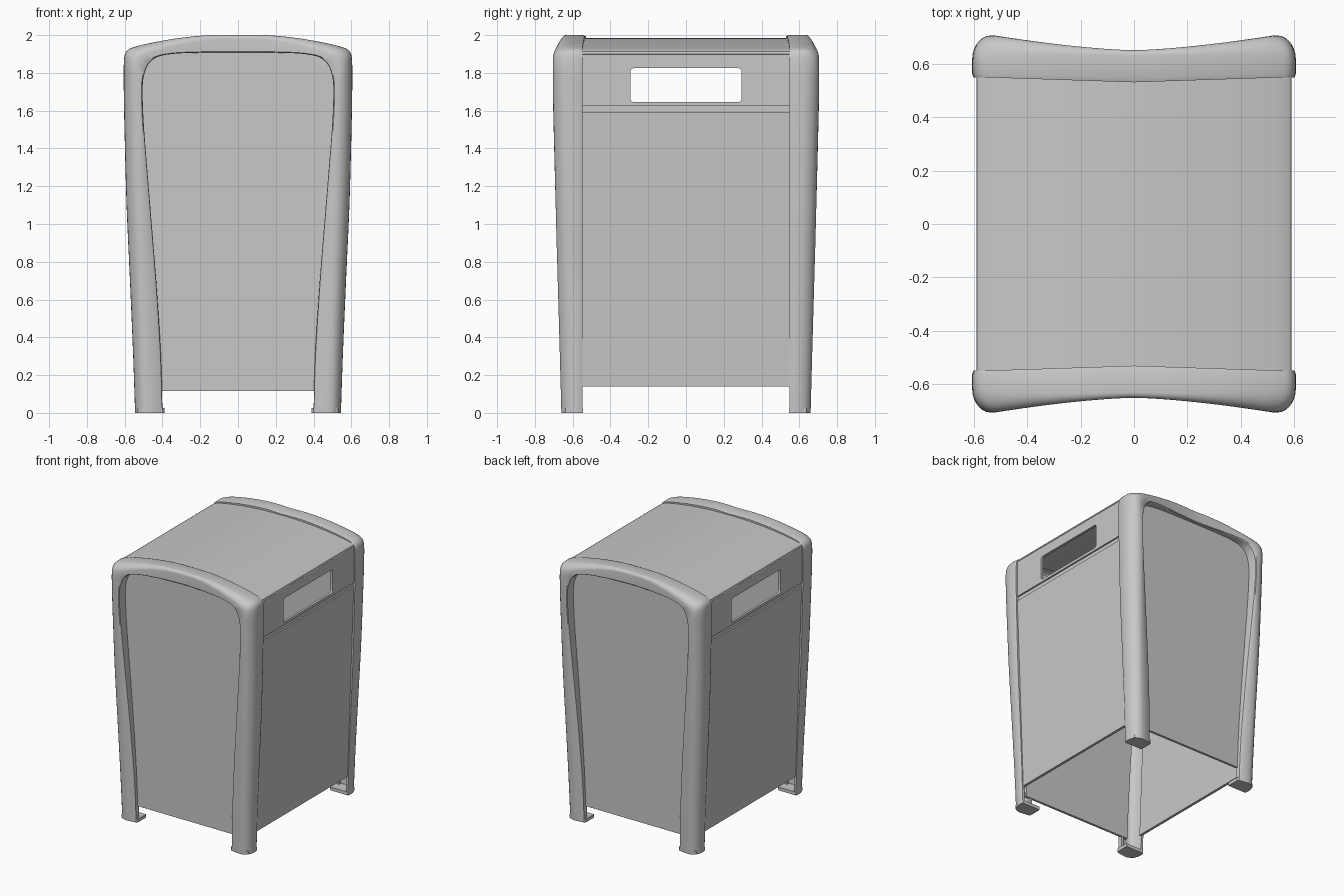
import bpy, bmesh, math
from mathutils import Vector

cube = bpy.data.objects.get("Cube")
if cube:
    bpy.data.objects.remove(cube, do_unlink=True)

grey = bpy.data.materials.new("plain grey")
grey.use_nodes = True
grey.diffuse_color = (0.58, 0.58, 0.58, 1)
grey.node_tree.nodes["Principled BSDF"].inputs["Base Color"].default_value = (0.58, 0.58, 0.58, 1)


def finish(name, bm):
    bmesh.ops.recalc_face_normals(bm, faces=bm.faces)
    me = bpy.data.meshes.new(name)
    bm.to_mesh(me)
    bm.free()
    me.materials.append(grey)
    ob = bpy.data.objects.new(name, me)
    bpy.context.collection.objects.link(ob)
    bpy.ops.object.select_all(action='DESELECT')
    ob.select_set(True)
    bpy.context.view_layer.objects.active = ob
    bpy.ops.object.shade_smooth_by_angle(angle=math.radians(35))


def loft(name, sections):
    """Skin a row of closed sections and cap both ends."""
    bm = bmesh.new()
    rings = [[bm.verts.new(p) for p in s] for s in sections]
    n = len(rings[0])
    for a, b in zip(rings, rings[1:]):
        for i in range(n):
            j = (i + 1) % n
            bm.faces.new((a[i], a[j], b[j], b[i]))
    bm.faces.new(rings[0])
    bm.faces.new(rings[-1])
    finish(name, bm)


def catmull(pts, steps):
    out = []
    for i in range(len(pts) - 1):
        p0, p1 = pts[max(i - 1, 0)], pts[i]
        p2, p3 = pts[i + 1], pts[min(i + 2, len(pts) - 1)]
        for k in range(steps):
            t = k / steps
            out.append(0.5 * (2 * p1 + (p2 - p0) * t + (2 * p0 - 5 * p1 + 4 * p2 - p3) * t * t
                              + (3 * p1 - p0 - 3 * p2 + p3) * t ** 3))
    return out + [pts[-1]]


# Half outline of the end frame: outer x, z and inner x, z
outline = [Vector(p) for p in (
    (.545, 0, .40, 0), (.555, .3, .408, .3), (.572, .7, .433, .7), (.59, 1.1, .465, 1.1),
    (.601, 1.5, .497, 1.5), (.605, 1.72, .505, 1.70), (.604, 1.86, .498, 1.785),
    (.590, 1.915, .475, 1.845), (.54, 1.94, .43, 1.883), (.43, 1.965, .35, 1.9),
    (.3, 1.986, .24, 1.906), (.15, 2.0, .12, 1.907), (0, 2.0, 0, 1.907))]
half = catmull(outline, 4)
path = half + [Vector((-p[0], p[1], -p[2], p[3])) for p in reversed(half[:-1])]

WALL = 0.018
PANEL_Y = 0.628


def front_y(x, z):
    return 0.65 + 0.055 * min(abs(x) / 0.52, 1) ** 1.5 - 0.037 * max(0, 1 - z / 1.7)


def frame_section(p, side):
    """Open-backed channel whose outer shoulder is broad on the legs, tight at mid top."""
    o, i = Vector((p[0], 0, p[1])), Vector((p[2], 0, p[3]))
    width = (i - o).length
    spread = min(abs(o.x) / 0.55, 1)
    back = 0.53 + 0.018 * spread
    radius = 0.02 + 0.062 * spread ** 2
    reach = min(radius / width, 0.8)
    skin = [(0.006 / width, back), (0, back + 0.015)]
    for k in range(8):
        a = math.radians(90 * k / 7)
        skin.append((reach * (1 - math.cos(a)), -1.1 * radius * (1 - math.sin(a))))
    skin += [(0.94, 0), (0.985, -0.004), (1, -0.014), (1, PANEL_Y - 0.015)]
    outer, inner = [], []
    for t, v in skin:
        # Positive values are fixed depths, the rest are drops from the front face
        q = o.lerp(i, t)
        y = v if v > 0 else front_y(q.x, q.z) + v
        outer.append(Vector((q.x, y * side, q.z)))
        q = o.lerp(i, (WALL + t * (width - 2 * WALL)) / width)
        inner.append(Vector((q.x, (y if v > 0 else y - WALL) * side, q.z)))
    return outer + inner[::-1]


for side, label in ((-1, "front"), (1, "back")):
    loft(label + "_frame", [frame_section(p, side) for p in path])

    # End panel recessed inside the frame
    edge = [(p[0] * .35 + p[2] * .65, p[1] * .35 + p[3] * .65) for p in path]
    edge = [e for e in edge if e[1] > 0.115]
    edge = [(edge[0][0], 0.115)] + edge + [(edge[-1][0], 0.115)]
    loft(label + "_panel", [[(x, side * y, z) for x, z in edge] for y in (PANEL_Y, PANEL_Y - 0.018)])

    # Solid foot plates closing the legs
    for sx, hand in ((1, "left"), (-1, "right")):
        foot = [(.39, .545), (.54, .545), (.544, .56), (.543, .60), (.53, .638), (.50, .655),
                (.47, .66), (.40, .65), (.39, .64)]
        loft(f"{label}_{hand}_foot",
             [[(sx * x, side * y, z) for x, y in foot] for z in (0, 0.025)])


def plank(name, sx, z0, z1, x0, x1, y, thick):
    prof = [(x0, z0), (x1, z1), (x1 - thick, z1), (x0 - thick, z0)]
    loft(name, [[(sx * x, yy, z) for x, z in prof] for yy in (-y, y)])


def rounded_rect(y0, y1, z0, z1, r):
    pts = []
    for cy, cz, start in ((y1 - r, z1 - r, 0), (y0 + r, z1 - r, 90),
                          (y0 + r, z0 + r, 180), (y1 - r, z0 + r, 270)):
        for k in range(6):
            a = math.radians(start + 18 * k)
            pts.append((cy + r * math.cos(a), cz + r * math.sin(a)))
    return pts


def hatch(name, sx):
    """Upper side panel with a rounded opening."""
    hole = rounded_rect(-0.295, 0.295, 1.645, 1.825, 0.02)
    rim = rounded_rect(-0.555, 0.555, 1.625, 1.905, 0.0005)
    bm = bmesh.new()
    loops = [[bm.verts.new((sx * x, y, z)) for y, z in pts]
             for pts, x in ((rim, .588), (hole, .588), (hole, .57), (rim, .57))]
    for a, b in zip(loops, loops[1:] + loops[:1]):
        for i in range(len(hole)):
            j = (i + 1) % len(hole)
            bm.faces.new((a[i], a[j], b[j], b[i]))
    finish(name, bm)


for sx, hand in ((1, "left"), (-1, "right")):
    plank(hand + "_door", sx, 0.14, 1.59, 0.535, 0.588, 0.555, 0.02)
    plank(hand + "_groove_strip", sx, 1.575, 1.64, 0.576, 0.576, 0.555, 0.01)
    hatch(hand + "_hatch_panel", sx)

# Arched lid with rolled edges
arch = [(0.575 * k / 12, 1.985 - 0.065 * (k / 12) ** 2) for k in range(-12, 13)]
arch = [(-.59, 1.9), (-.587, 1.912)] + arch + [(.587, 1.912), (.59, 1.9)]
lid = arch + [(x * 0.97, z - 0.018) for x, z in reversed(arch)]
loft("lid", [[(x, y, z) for x, z in lid] for y in (-0.56, 0.56)])
